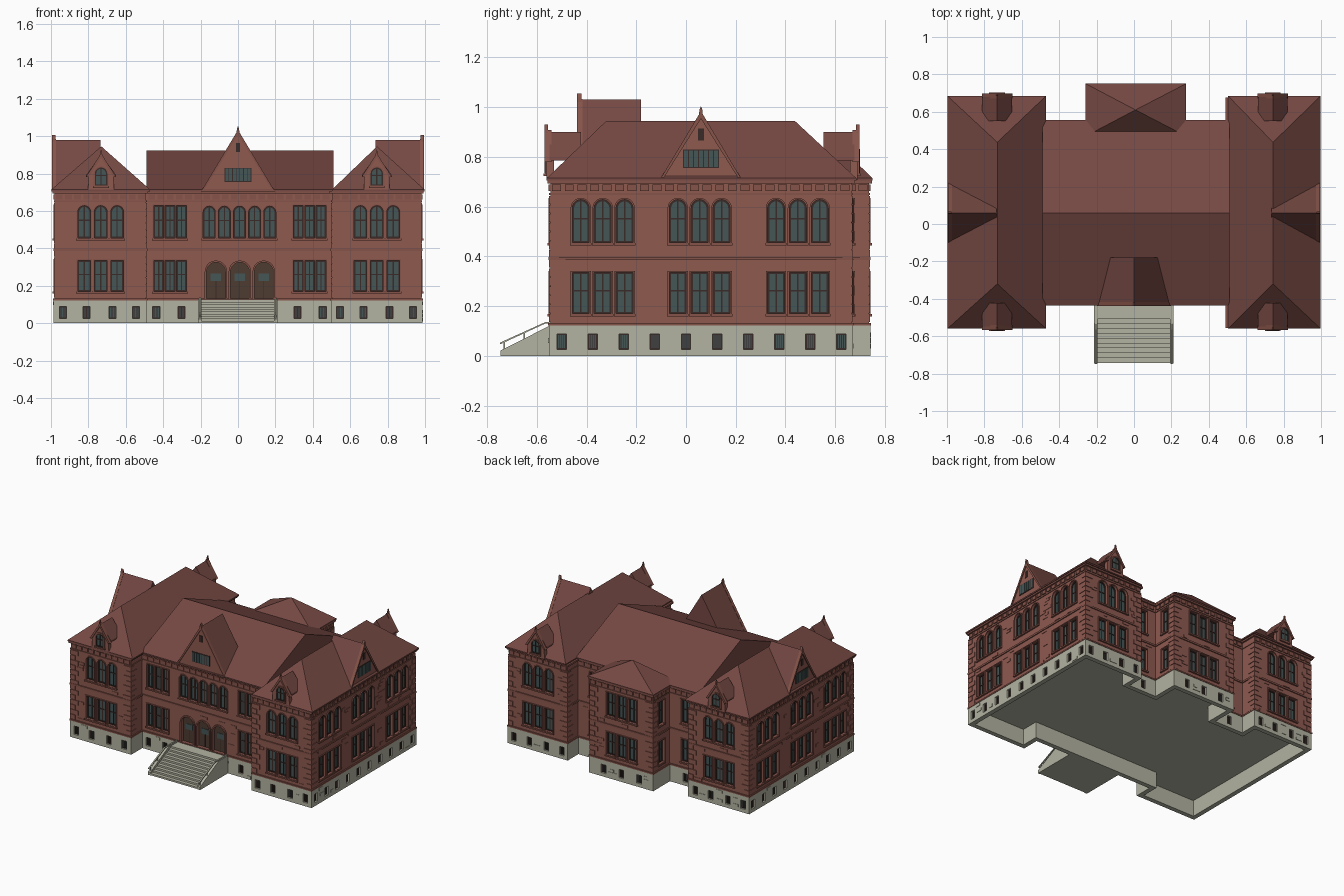
import bpy, bmesh, random
from math import sin, cos, pi, radians

if "Cube" in bpy.data.objects:
    bpy.data.objects.remove(bpy.data.objects["Cube"])

random.seed(4)
COL = dict(brick=(.27, .10, .078), trim=(.24, .088, .068), roof=(.18, .066, .056), stone=(.45, .45, .36),
           glass=(.06, .092, .092), frame=(.04, .024, .02), door=(.075, .045, .03))
MATS = {}
for k, c in COL.items():
    MATS[k] = bpy.data.materials.new(k)
    MATS[k].diffuse_color = (*c, 1)
parts, openings = {}, {}


def get(name, mat):
    return parts.setdefault(name, (bmesh.new(), mat))[0]


def hull(name, mat, pts):
    bm = get(name, mat)
    bmesh.ops.convex_hull(bm, input=[bm.verts.new(p) for p in pts])


def box(name, mat, x0, x1, y0, y1, z0, z1):
    hull(name, mat, [(x, y, z) for x in (x0, x1) for y in (y0, y1) for z in (z0, z1)])


def slab(name, mat, a, pts, d0, d1, hole=None):
    """Extrude a (along wall, height) profile on the facade turned by a degrees, from depth d0 to d1."""
    bm, t = get(name, mat), radians(a)
    ring = lambda p, d: [bm.verts.new((s * cos(t) + d * sin(t), s * sin(t) - d * cos(t), z)) for s, z in p]
    o0, o1, n = ring(pts, d0), ring(pts, d1), len(pts)
    if hole:
        i0, i1 = ring(hole, d0), ring(hole, d1)
        strips = [(o0, o1), (o1, i1), (i1, i0), (i0, o0)]
    else:
        bm.faces.new(o0)
        bm.faces.new(o1)
        strips = [(o0, o1)]
    for p, q in strips:
        for i in range(n):
            j = (i + 1) % n
            bm.faces.new((p[i], p[j], q[j], q[i]))


def rect(s, z0, z1, w):
    return [(s - w / 2, z0), (s + w / 2, z0), (s + w / 2, z1), (s - w / 2, z1)]


def outline(s, z0, z1, w, arch, e=0):
    z0, z1, w = z0 + e, z1 - e, w - 2 * e
    if not arch:
        return rect(s, z0, z1, w)
    r = w / 2
    return [(s - r, z0), (s + r, z0)] + [(s + r * cos(i * pi / 10), z1 - r + r * sin(i * pi / 10)) for i in range(11)]


def opening(a, d, pts):
    """Recess to be cut into the walls."""
    slab("opening_cutters", "frame", a, pts, d - .022, d + .03)
    xs, zs = [p[0] for p in pts], [p[1] for p in pts]
    openings.setdefault(a, []).append((min(xs), max(xs), min(zs), max(zs)))


def window(a, d, s, z0, z1, w, arch=False, cut=True):
    o = lambda e: outline(s, z0, z1, w, arch, e)
    slab("window_surrounds", "trim", a, o(-.007), d - .005, d + .007, o(0))
    slab("window_sills", "trim", a, rect(s, z0 - .012, z0 - .002, w + .018), d - .005, d + .012)
    if cut:
        opening(a, d, o(0))
        d -= .02
    mid = z0 + (z1 - z0) * .55
    slab("window_frames", "frame", a, o(0), d - .005, d + .009, o(.007))
    slab("window_glass", "glass", a, o(.003), d - .005, d + .003)
    slab("window_bars", "frame", a, rect(s, z0, z1 - .004, .006), d, d + .007)
    slab("window_bars", "frame", a, rect(s, mid - .003, mid + .003, w - .008), d, d + .007)


def triple(a, d, s, w=.068, step=.088, arch_top=True):
    for i in (-1, 0, 1):
        window(a, d, s + i * step, .17, .335, w)
        window(a, d, s + i * step, .455, .628, w, arch_top)


def cellar(a, d, places):
    for s in places:
        opening(a, d, rect(s, .026, .088, .038))
        slab("cellar_window_frames", "frame", a, rect(s, .026, .088, .038), d - .022, d - .012, rect(s, .031, .083, .028))
        slab("cellar_glass", "glass", a, rect(s, .03, .084, .03), d - .022, d - .017)
        for i in (-1, 0, 1):
            slab("cellar_bars", "frame", a, rect(s + i * .008, .03, .084, .003), d - .02, d - .012)


# walls, basement and belt courses of the four blocks
BLOCKS = {"right_wing": (.502, .98, -.545, .665), "left_wing": (-.98, -.492, -.545, .665),
          "centre": (-.5, .51, -.415, .54), "back_bay": (-.245, .265, .45, .735)}
for name, (x0, x1, y0, y1) in BLOCKS.items():
    def tier(n, mat, z0, z1, e):
        g = e if name != "centre" else 0
        box(n, mat, x0 - g, x1 + g, y0 - e, y1 + e, z0, z1)
    tier(name + "_basement", "stone", 0, .125, .006)
    tier(name + "_walls", "brick", .122, .70, 0)
    for z0, z1, e in ((.122, .132, .009), (.385, .398, .007), (.647, .655, .005), (.693, .706, .012)):
        tier("belt_courses", "trim", z0, z1, e)
    # the basement is open underneath: hollow it out as one connected space
    gx, gy = (.2, 0) if name == "centre" else (0, .15 if name == "back_bay" else 0)
    i = .028
    box("hollow_" + name, "stone", x0 + i - gx, x1 - i + gx, y0 + i - gy, y1 - i, -.05, .119)

# corner quoins
for name in ("right_wing", "left_wing", "back_bay"):
    x0, x1, y0, y1 = BLOCKS[name]
    for x, sx in ((x0, -1), (x1, 1)):
        for y, sy in ((y0, -1), (y1, 1)):
            if name == "back_bay" and sy < 0:
                continue
            for i in range(14):
                lx, ly = (.06, .035) if i % 2 else (.035, .06)
                z = .136 + i * .0365
                box("quoins", "brick", x - sx * lx, x + sx * .005, y - sy * ly, y + sy * .005, z, z + .033)

# windows: wings, front centre, back bay
for m in (-1, 1):
    a = 90 if m > 0 else 270
    for y in (-.335, .055, .45):
        triple(a, .98, m * y)
    cellar(a, .986, [m * (-.5 + .125 * i) for i in range(10)])
    for t, d, q in ((0, .545, 1), (180, .665, -1)):
        triple(t, d, q * (m * .738 + .004))
        cellar(t, d + .006, [q * m * s for s in (.545, .67, .81, .935)])
    triple(0, .415, .01 + m * .373, .052, .061, False)
    cellar(0, .421, [.008 + m * s for s in (.31, .445)])
    bx = .265 if m > 0 else .245
    for z0, z1 in ((.17, .335), (.455, .628)):
        window(180, .54, m * .375, z0, z1, .065)
        window(a, bx, m * .64, z0, z1, .065)
    cellar(180, .546, [m * .375])
triple(180, .735, -.01, arch_top=False)
cellar(180, .741, (-.155, -.01, .135))
for i in range(-2, 3):
    window(0, .415, .008 + i * .081, .455, .625, .064, True)

# three arched entrance doors
for i in (-1, 0, 1):
    s = .01 + i * .128
    o = lambda e: outline(s, .13, .325, .1, True, e)
    opening(0, .415, o(0))
    slab("door_arches", "trim", 0, o(-.01), .41, .426, o(0))
    slab("doors", "door", 0, o(0), .39, .398)
    slab("door_glass", "glass", 0, rect(s, .225, .265, .056), .39, .401)
    slab("door_bars", "frame", 0, rect(s, .13, .225, .004), .39, .401)

# frieze panels under the eaves and a scatter of proud rusticated blocks
for a, d, s0, s1 in ((0, .545, .502, .98), (0, .545, -.98, -.492), (0, .415, -.485, .495), (90, .98, -.545, .665),
                     (270, .98, -.665, .545), (180, .665, .492, .98), (180, .665, -.98, -.502),
                     (180, .735, -.265, .245), (180, .54, .255, .485), (180, .54, -.495, -.275),
                     (90, .265, .55, .735), (270, .245, -.735, -.55)):
    n = round((s1 - s0) / .05)
    for i in range(n):
        slab("frieze_panels", "trim", a, rect(s0 + (i + .5) * (s1 - s0) / n, .662, .688, .036), d - .004, d + .007)
    for i in range(int(90 * (s1 - s0))):
        low = i % 4 == 0
        s, w = random.uniform(s0 + .05, s1 - .05), random.uniform(.03, .06)
        z = .008 + .022 * random.randrange(5) if low else .136 + .0208 * random.randrange(24)
        clear = all(s + w / 2 < p - .014 or s - w / 2 > q + .014 or z + .019 < u - .018 or z > v + .01
                    for p, q, u, v in openings.get(a, []))
        if clear and not .365 < z < .4 and abs(s) + w / 2 < max(abs(s0), abs(s1)):
            e = d + (.006 if low else 0)
            slab("basement_blocks" if low else "wall_blocks", "stone" if low else "brick", a,
                 rect(s, z, z + .019, w), e - .004, e + .003)

# main roofs: hipped wings, gabled centre, pyramid over back bay
for m, n, xi in ((1, "right_wing_roof", .503), (-1, "left_wing_roof", -.47)):
    hull(n, "roof", [(x, y, z) for x in (xi, m * .998) for y in (-.56, .685) for z in (.704, .714)] +
         [(m * .737 + .006, -.32, .945), (m * .737 + .006, .437, .945)])
hull("centre_roof", "roof", [(x, y, z) for x in (-.49, .51) for y, z in
                             ((-.435, .704), (-.435, .714), (.06, .922), (.555, .704), (.555, .714))])
hull("back_bay_roof", "roof", [(x, y, z) for x in (-.258, .278) for y in (.47, .75) for z in (.704, .714)] +
     [(.008, .61, .85)])


# pointed gables: roof prism, face wall, coping, louvre and finial
def gable(a, s, w, top, back, front):
    tri = lambda e: [(s - w + e, .706 + e * .5), (s + w - e, .706 + e * .5), (s, top - e * top / w * .32)]
    slab("gable_roofs", "roof", a, tri(0), back, front)
    slab("gable_walls", "brick", a, tri(.01), front - .01, front + .003)
    slab("gable_coping", "trim", a, tri(-.002), front - .012, front + .01, tri(.014))
    slab("gable_louvre_frames", "frame", a, rect(s, .755, .83, .146), front, front + .006)
    for i in range(7):
        slab("gable_louvres", "glass", a, rect(s + (i - 3) * .02, .759, .826, .016), front, front + .008)
    h = top - .115
    slab("gable_slots", "frame", a, rect(s, h, h + .048, .024), front, front + .007)
    slab("finials", "trim", a, [(s - .008, top - .015), (s + .008, top - .015), (s + .006, top + .008), (s, top + .025),
                                (s - .006, top + .008)], front - .008, front + .01)


gable(0, 0, .195, 1.03, .18, .428)
gable(90, .06, .165, .98, .735, .985)
gable(270, -.06, .165, .98, .735, .985)

# wing dormers, front and back
for a, d, q in ((0, .56, 1), (180, .69, -1)):
    for s in (-.737 + .005 * q, .737 + .005 * q):
        slab("dormer_walls", "brick", a, [(s - .07, .706), (s + .07, .706), (s + .066, .795), (s, .893), (s - .066, .795)],
             d - .03, d)
        slab("dormer_roofs", "roof", a, [(s - .08, .785), (s - .078, .795), (s, .9), (s + .078, .795), (s + .08, .785)],
             d - .138, d - .012)
        slab("dormer_coping", "trim", a, [(s - .082, .78), (s, .908), (s + .082, .78), (s + .066, .78), (s, .885),
                                          (s - .066, .78)], d - .02, d + .008)
        window(a, d, s, .735, .832, .066, True, cut=False)
        slab("finials", "trim", a, [(s - .008, .895), (s + .008, .895), (s, .93)], d - .006, d + .008)

# entrance stairs with sloped cheeks and handrails
N = 10
for i in range(N):
    box("stairs", "stone", -.195, .2, -.742 + i * .026, -.415, .0125 * i, .0125 * (i + 1))
for d in (-.214, .192):
    slab("stair_cheeks", "stone", 90, [(-.745, 0), (-.745, .022), (-.53, .13), (-.415, .13), (-.415, 0)], d, d + .02)
    slab("handrails", "stone", 90, [(-.748, .046), (-.748, .053), (-.565, .136), (-.42, .136), (-.42, .13), (-.565, .13)],
         d + .005, d + .015)
    for y, z in ((-.73, .025), (-.65, .065)):
        box("rail_posts", "stone", d + .007, d + .013, y - .003, y + .003, z, z + .03)

objs = {}
for name, (bm, mat) in parts.items():
    bmesh.ops.recalc_face_normals(bm, faces=bm.faces)
    me = bpy.data.meshes.new(name)
    bm.to_mesh(me)
    bm.free()
    me.materials.append(MATS[mat])
    objs[name] = bpy.data.objects.new(name, me)
    bpy.context.scene.collection.objects.link(objs[name])

# cut recesses and the hollow basement, then drop the cutters
hollows = ["hollow_" + n for n in BLOCKS]
for name in BLOCKS:
    for ob, cuts in ((objs[name + "_walls"], []), (objs[name + "_basement"], hollows)):
        for c in ["opening_cutters"] + cuts:
            mod = ob.modifiers.new(c, "BOOLEAN")
            mod.operation, mod.solver, mod.object = "DIFFERENCE", "EXACT", objs[c]
        baked = bpy.data.meshes.new_from_object(ob.evaluated_get(bpy.context.evaluated_depsgraph_get()))
        ob.modifiers.clear()
        ob.data = baked
for c in ["opening_cutters"] + hollows:
    bpy.data.objects.remove(objs[c])

for m in bpy.data.materials:
    if m.users and not m.is_grease_pencil:
        m.use_nodes = True
        m.node_tree.nodes["Principled BSDF"].inputs["Base Color"].default_value = m.diffuse_color
